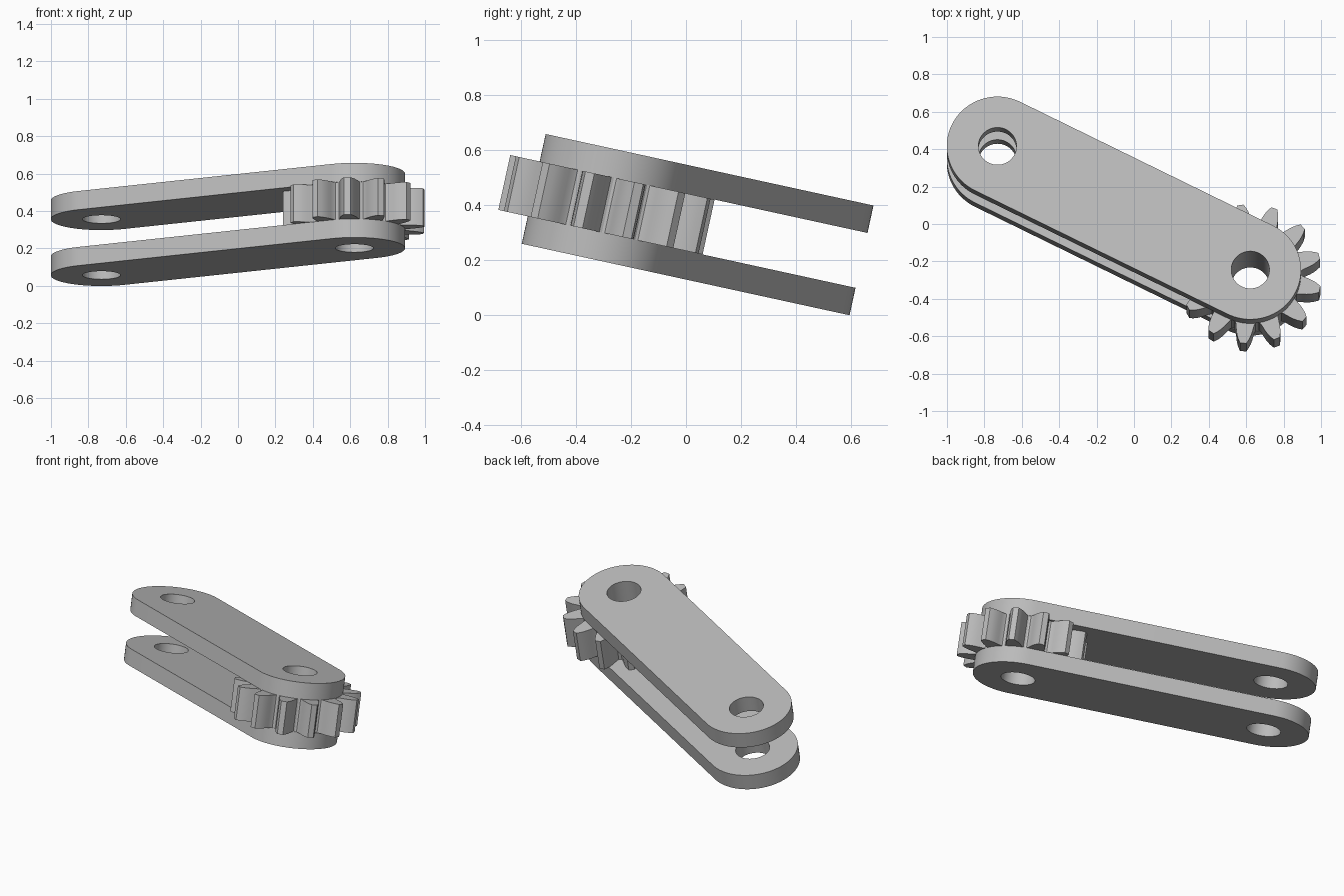
import bpy, bmesh
from math import sin, cos, pi, radians, asin
from mathutils import Matrix

cube = bpy.data.objects.get("Cube")
if cube:
    bpy.data.objects.remove(cube, do_unlink=True)

LAYER = 0.102                    # plate thickness; the gear is two layers thick
HOLE = 0.102
END_R = 0.271
LENGTH = 1.512
ARM = radians(153.4)             # direction of the arm from the gear axis
TEETH = 13
ROOT_R = 0.267
# tooth flank from root to tip: radius, half width
FLANK = [(0.27, 0.055), (0.28, 0.05), (0.3, 0.046), (0.32, 0.0425),
         (0.34, 0.037), (0.36, 0.029), (0.381, 0.017)]

# Leaning frame with its origin on the gear axis
frame = Matrix.Translation((0.622, -0.332, 0.201)) @ Matrix.Rotation(radians(-12.3), 4, 'X')

grey = bpy.data.materials.new("plain_grey")
grey.use_nodes = True
grey.diffuse_color = (0.5, 0.5, 0.5, 1)
grey.node_tree.nodes["Principled BSDF"].inputs["Base Color"].default_value = (0.5, 0.5, 0.5, 1)


def arc(cx, cy, r, start, end, n):
    return [(cx + r * cos(start + (end - start) * i / n),
             cy + r * sin(start + (end - start) * i / n)) for i in range(n + 1)]


def circle(cx, cy, r, n=64):
    return arc(cx, cy, r, 0, 2 * pi, n)[:-1]


def slab(name, loops, bottom, height):
    """Extrude an outline with holes into a solid."""
    curve = bpy.data.curves.new(name, 'CURVE')
    curve.dimensions = '2D'
    curve.fill_mode = 'BOTH'
    curve.extrude = height / 2
    for loop in loops:
        spline = curve.splines.new('POLY')
        spline.points.add(len(loop) - 1)
        for p, (x, y) in zip(spline.points, loop):
            p.co = (x, y, 0, 1)
        spline.use_cyclic_u = True
    obj = bpy.data.objects.new(name, curve)
    bpy.context.collection.objects.link(obj)
    bpy.ops.object.select_all(action='DESELECT')
    obj.select_set(True)
    bpy.context.view_layer.objects.active = obj
    bpy.ops.object.convert(target='MESH')
    obj = bpy.context.view_layer.objects.active
    bm = bmesh.new()
    bm.from_mesh(obj.data)
    bmesh.ops.remove_doubles(bm, verts=bm.verts, dist=0.0001)
    bmesh.ops.recalc_face_normals(bm, faces=bm.faces)
    bmesh.ops.translate(bm, verts=bm.verts, vec=(0, 0, bottom + height / 2))
    bmesh.ops.transform(bm, matrix=frame, verts=bm.verts)
    bm.to_mesh(obj.data)
    bm.free()
    obj.data.materials.clear()
    obj.data.materials.append(grey)
    bpy.ops.object.shade_smooth_by_angle(angle=radians(30))
    return obj


# Two rounded link plates, each with a hole at both ends
far_x, far_y = LENGTH * cos(ARM), LENGTH * sin(ARM)
outline = (arc(far_x, far_y, END_R, ARM - pi / 2, ARM + pi / 2, 40)
           + arc(0, 0, END_R, ARM + pi / 2, ARM + 3 * pi / 2, 40))
holes = [circle(0, 0, HOLE), circle(far_x, far_y, HOLE)]
slab("lower_plate", [outline] + holes, 0, LAYER)
slab("upper_plate", [outline] + holes, 3 * LAYER, LAYER)

# Gear held between the plates, one tooth pointing along the arm
gear = []
for i in range(TEETH):
    mid = ARM + 2 * pi * i / TEETH
    rise = [(r, mid - asin(w / r)) for r, w in FLANK]
    fall = [(r, mid + asin(w / r)) for r, w in reversed(FLANK)]
    valley = [(ROOT_R, mid + pi / TEETH)]
    gear += [(r * cos(a), r * sin(a)) for r, a in rise + fall + valley]
slab("gear", [gear, circle(0, 0, HOLE)], LAYER, 2 * LAYER)
